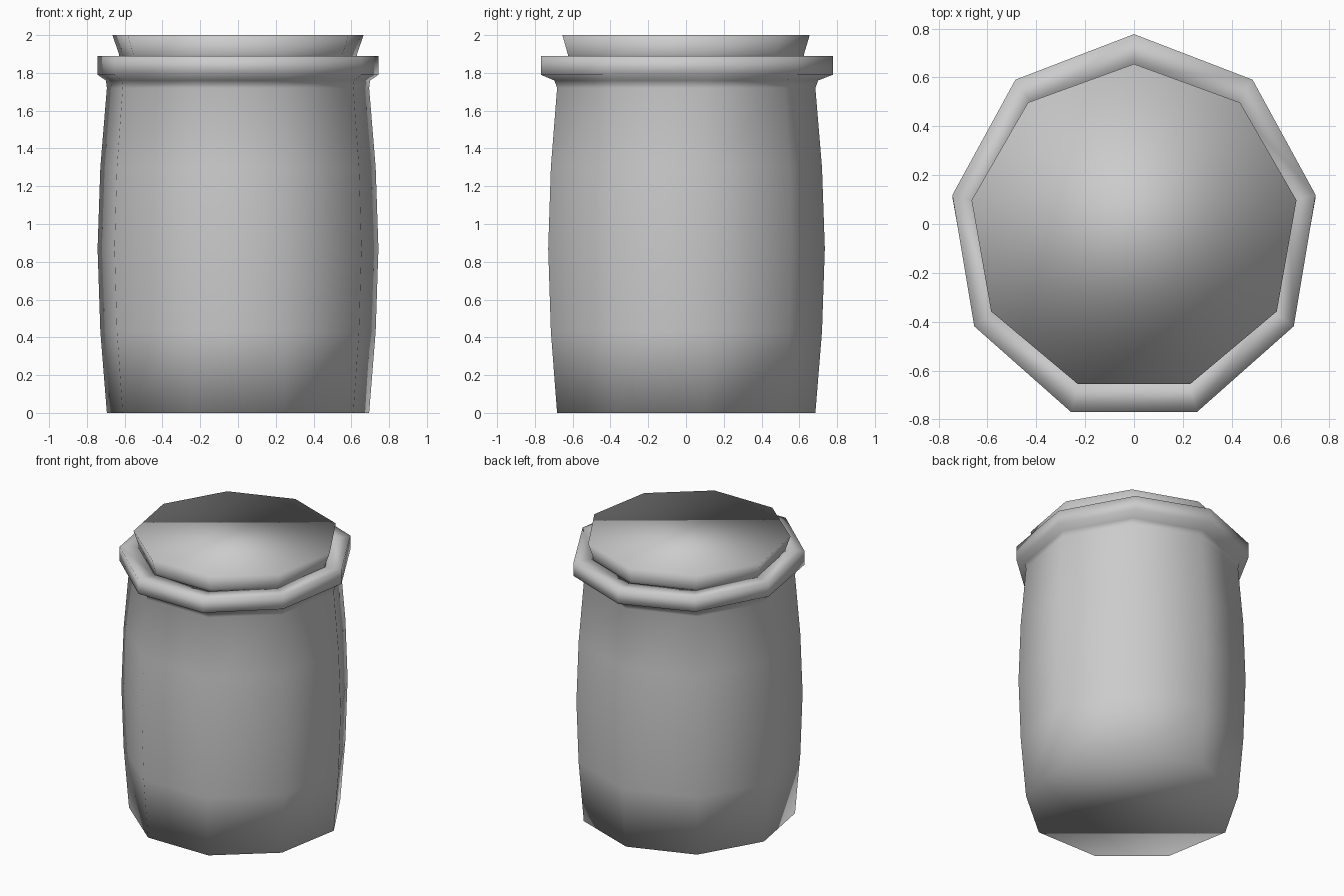
import bpy, bmesh, math

cube = bpy.data.objects.get("Cube")
if cube:
    bpy.data.objects.remove(cube, do_unlink=True)

SIDES = 9
CENTRE_Y = -0.02

grey = bpy.data.materials.new("plain grey")
grey.use_nodes = True
colour = (0.6, 0.6, 0.6, 1)
grey.diffuse_color = colour
grey.node_tree.nodes["Principled BSDF"].inputs["Base Color"].default_value = colour


def turned(name, profile, cap_bottom=False, cap_top=False):
    """Turn a profile of (x radius, y radius, height) into a nine-sided part."""
    bm = bmesh.new()
    rings = []
    for rx, ry, z in profile:
        ring = []
        for i in range(SIDES):
            a = math.pi / 2 + math.tau * i / SIDES
            ring.append(bm.verts.new((rx * math.cos(a), CENTRE_Y + ry * math.sin(a), z)))
        rings.append(ring)
    for low, high in zip(rings, rings[1:]):
        for i in range(SIDES):
            j = (i + 1) % SIDES
            bm.faces.new((low[i], low[j], high[j], high[i]))
    if cap_bottom:
        bm.faces.new(rings[0][::-1])
    if cap_top:
        bm.faces.new(rings[-1])
    for face in bm.faces:
        face.smooth = True
    mesh = bpy.data.meshes.new(name)
    bm.to_mesh(mesh)
    bm.free()
    mesh.materials.append(grey)
    obj = bpy.data.objects.new(name, mesh)
    bpy.context.scene.collection.objects.link(obj)
    return obj


# Bulging body, flared collar and rolled rim
body = [(0.705, 0.705, 0), (0.74, 0.74, 0.43), (0.755, 0.755, 0.87),
        (0.74, 0.74, 1.3), (0.705, 0.705, 1.72)]
rim = [(0.71, 0.72, 1.76), (0.755, 0.797, 1.79), (0.755, 0.797, 1.89),
       (0.64, 0.66, 1.89), (0.64, 0.66, 1.79)]
turned("barrel_body", body + rim, cap_bottom=True)

# Lid, widening towards its flat top
turned("lid", [(0.635, 0.64, 1.86), (0.64, 0.645, 1.9), (0.675, 0.675, 2)],
       cap_bottom=True, cap_top=True)
